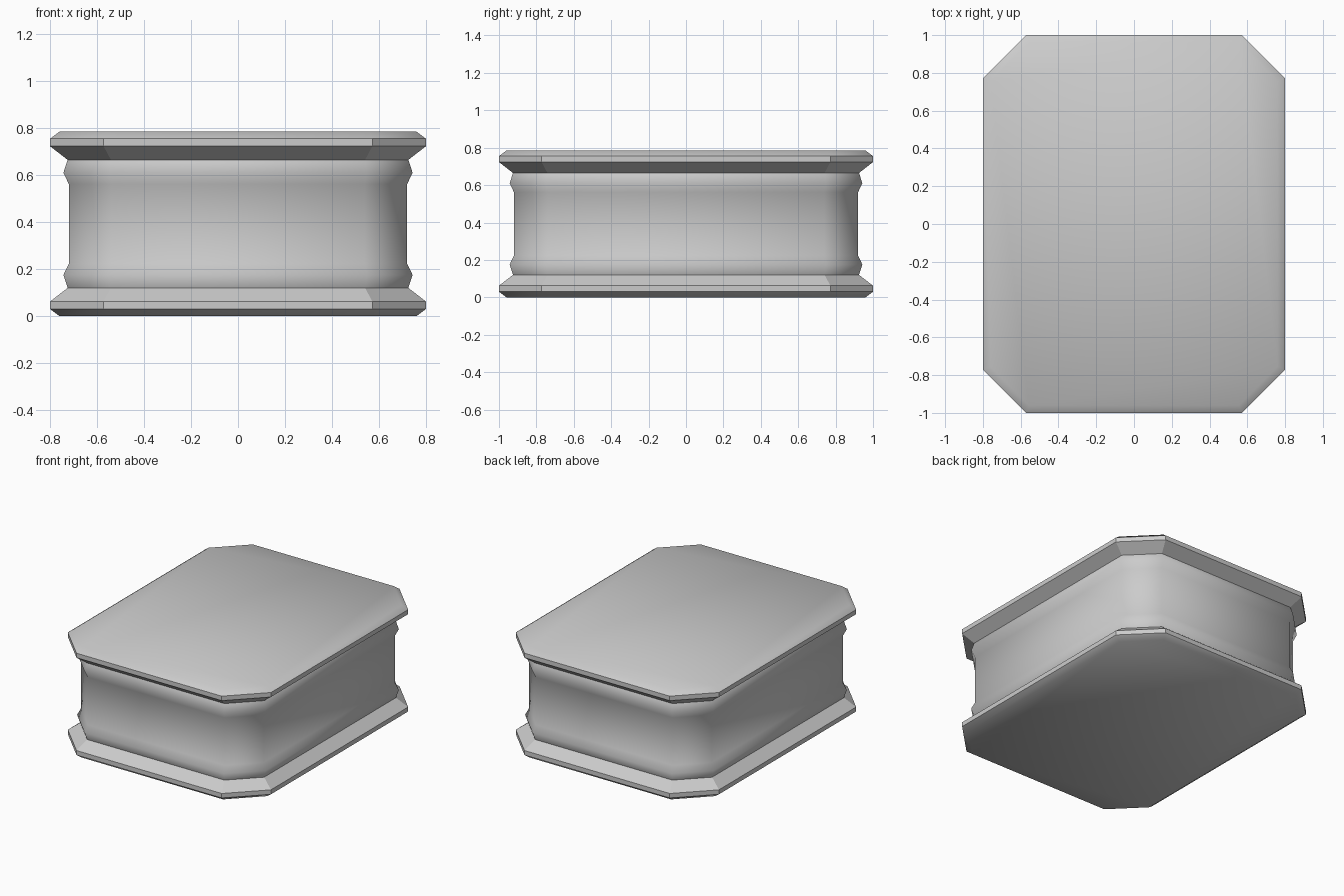
import bpy
import bmesh

cube = bpy.data.objects.get("Cube")
if cube:
    bpy.data.objects.remove(cube, do_unlink=True)

# Single stone colour
stone = bpy.data.materials.new("pale_grey")
stone.use_nodes = True
colour = (0.6, 0.6, 0.6, 1)
stone.diffuse_color = colour
stone.node_tree.nodes["Principled BSDF"].inputs["Base Color"].default_value = colour

HALF_X, HALF_Y, CORNER, HEIGHT = 0.8, 1.0, 0.228, 0.785

# Lower half of the moulding, as (inset, height); the upper half mirrors it
lower = [(0.04, 0), (0, 0.03), (0, 0.062), (0.075, 0.12),
         (0.057, 0.175), (0.08, 0.223)]
profile = lower + [(d, HEIGHT - z) for d, z in reversed(lower)]


def octagon(inset):
    """Chamfered rectangle, offset evenly inwards."""
    x, y = HALF_X - inset, HALF_Y - inset
    c = CORNER - 0.586 * inset
    quarter = [(x, y - c), (x - c, y)]
    half = quarter + [(-a, b) for a, b in reversed(quarter)]
    return half + [(-a, -b) for a, b in half]


# Sweep the moulding round the chamfered plan
bm = bmesh.new()
rings = [[bm.verts.new((x, y, z)) for x, y in octagon(d)] for d, z in profile]
for low, high in zip(rings, rings[1:]):
    for i in range(len(low)):
        j = (i + 1) % len(low)
        bm.faces.new((low[i], low[j], high[j], high[i]))
bm.faces.new(list(reversed(rings[0])))
bm.faces.new(rings[-1])

# Smooth body, caps and beads; crisp slab rims and shoulders
level = {v: k for k, ring in enumerate(rings) for v in ring}
last = len(rings) - 1
crisp = {1, 2, 3}
for face in bm.faces:
    face.smooth = True
for edge in bm.edges:
    a, b = sorted(min(level[v], last - level[v]) for v in edge.verts)
    same_ring = level[edge.verts[0]] == level[edge.verts[1]]
    edge.smooth = not ((same_ring and a in crisp)
                       or (not same_ring and a in {1, 2} and b in crisp))

mesh = bpy.data.meshes.new("pedestal")
bm.to_mesh(mesh)
bm.free()
mesh.materials.append(stone)
pedestal = bpy.data.objects.new("pedestal", mesh)
bpy.context.collection.objects.link(pedestal)
